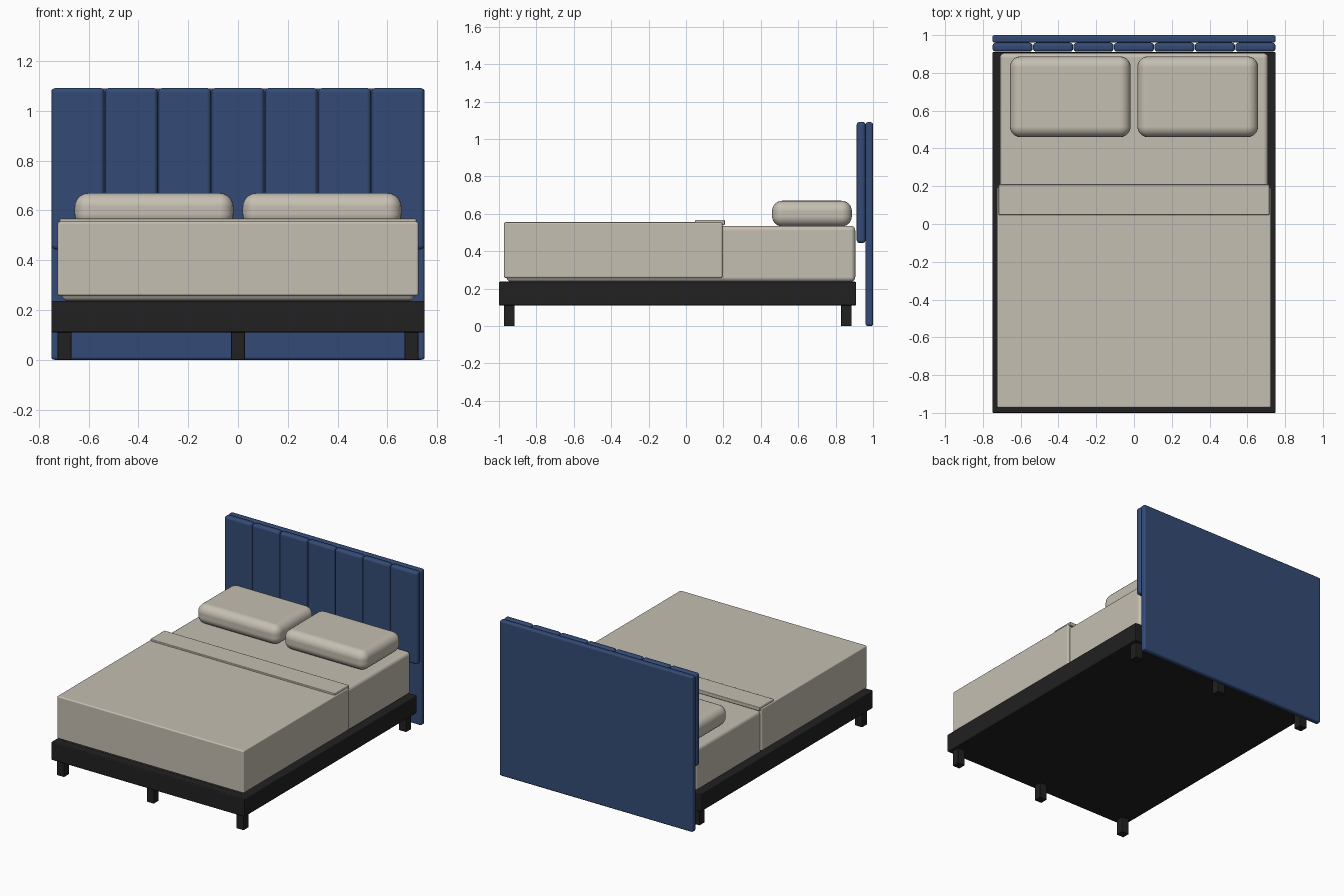
import bpy
import bmesh
import math

cube = bpy.data.objects.get("Cube")
if cube:
    bpy.data.objects.remove(cube, do_unlink=True)


def make_material(name, color):
    mat = bpy.data.materials.new(name)
    mat.use_nodes = True
    mat.diffuse_color = (*color, 1)
    bsdf = next(n for n in mat.node_tree.nodes if n.type == 'BSDF_PRINCIPLED')
    bsdf.inputs["Base Color"].default_value = (*color, 1)
    bsdf.inputs["Roughness"].default_value = 0.8
    return mat


BLUE = make_material("blue upholstery", (0.034, 0.070, 0.180))
LINEN = make_material("beige linen", (0.56, 0.52, 0.445))
BLACK = make_material("black frame", (0.015, 0.015, 0.015))


def rounded_box(name, xs, ys, zs, mat, radius, segments=3):
    """Box spanning the given ranges, with rounded edges."""
    bounds = (xs, ys, zs)
    bm = bmesh.new()
    bmesh.ops.create_cube(bm, size=1)
    for v in bm.verts:
        v.co = [(lo + hi) / 2 + c * (hi - lo) for c, (lo, hi) in zip(v.co, bounds)]
    mesh = bpy.data.meshes.new(name)
    bm.to_mesh(mesh)
    bm.free()
    mesh.materials.append(mat)
    obj = bpy.data.objects.new(name, mesh)
    bpy.context.collection.objects.link(obj)
    bevel = obj.modifiers.new("rounded edges", 'BEVEL')
    bevel.width = radius
    bevel.segments = segments
    bevel.harden_normals = True
    bpy.ops.object.select_all(action='DESELECT')
    obj.select_set(True)
    bpy.context.view_layer.objects.active = obj
    bpy.ops.object.shade_smooth_by_angle(angle=math.radians(40))
    return obj


# Frame and six legs
rounded_box("bed_base", (-0.75, 0.75), (-1.0, 0.91), (0.11, 0.237), BLACK, 0.006, 2)
for row, y in (("front", -0.945), ("back", 0.857)):
    for side, x in (("right", -0.697), ("middle", 0.0), ("left", 0.697)):
        rounded_box(f"{row}_{side}_leg", (x - 0.028, x + 0.028),
                    (y - 0.028, y + 0.028), (0.0, 0.115), BLACK, 0.002, 1)

# Headboard: full-height back board and padded vertical channels
rounded_box("headboard_back", (-0.75, 0.75), (0.96, 1.0), (0.0, 1.09), BLUE, 0.012)
CHANNELS = 7
width = 1.5 / CHANNELS
for i in range(CHANNELS):
    x = -0.75 + i * width
    rounded_box(f"headboard_channel_{i + 1}", (x + 0.001, x + width - 0.001),
                (0.912, 0.96), (0.443, 1.092), BLUE, 0.018, 4)

# Mattress and bedding
rounded_box("mattress", (-0.71, 0.71), (-0.96, 0.905), (0.237, 0.536), LINEN, 0.025, 4)
rounded_box("duvet", (-0.725, 0.725), (-0.973, 0.195), (0.257, 0.555), LINEN, 0.009)
rounded_box("duvet_fold", (-0.717, 0.717), (0.048, 0.208), (0.54, 0.567), LINEN, 0.005, 2)

# Pillows
for side, s in (("right", -1), ("left", 1)):
    rounded_box(f"{side}_pillow", sorted((s * 0.018, s * 0.657)),
                (0.46, 0.887), (0.532, 0.67), LINEN, 0.056, 6)
